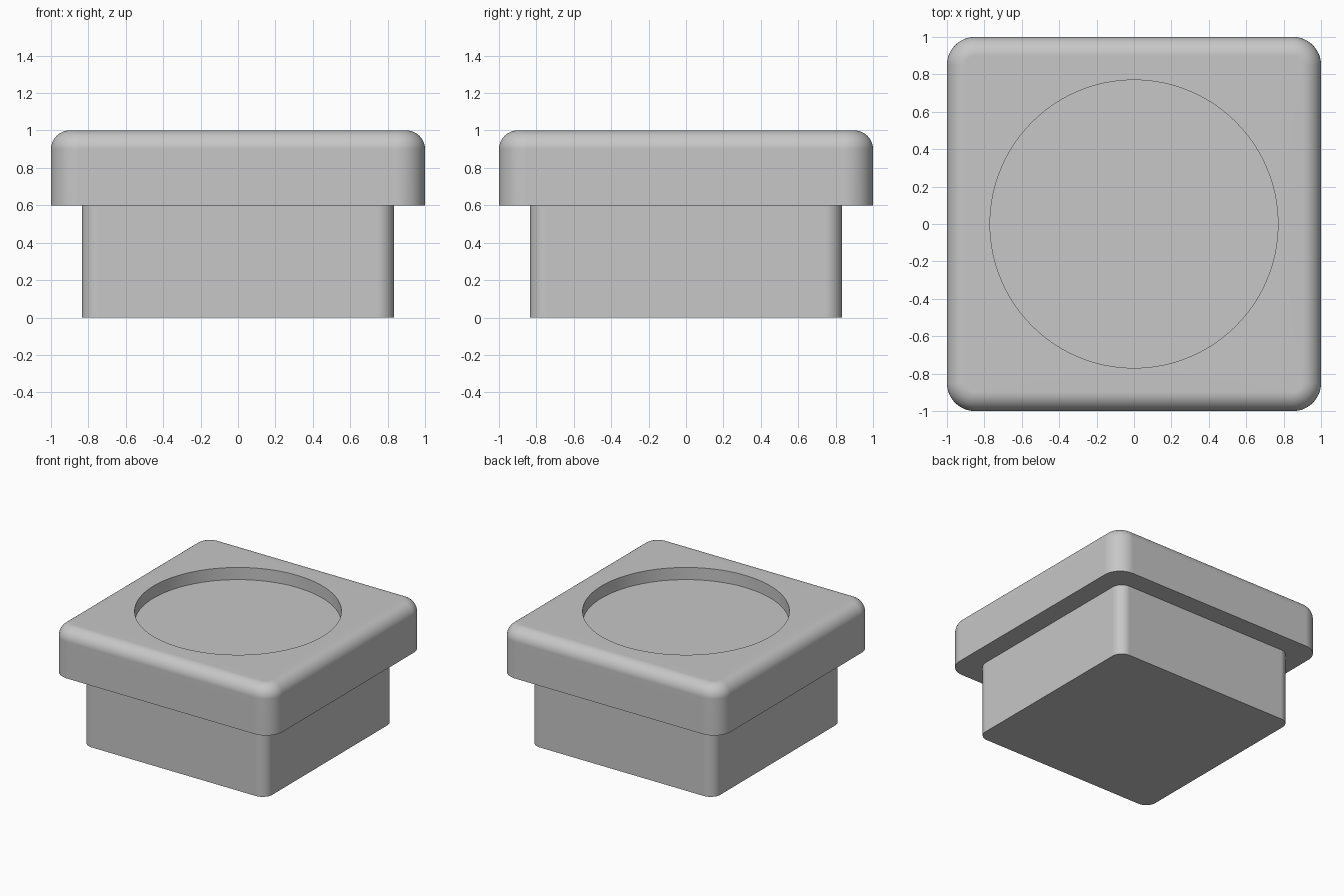
import bpy, bmesh
from math import sin, cos, pi

if "Cube" in bpy.data.objects:
    bpy.data.objects.remove(bpy.data.objects["Cube"])

CORNER_STEPS = 24
FILLET_STEPS = 10

grey = bpy.data.materials.new("light grey")
grey.use_nodes = True
grey.diffuse_color = (0.57, 0.57, 0.57, 1)
grey.node_tree.nodes["Principled BSDF"].inputs["Base Color"].default_value = grey.diffuse_color


def rounded_square(half, radius, z):
    """Ring of points around a square with rounded corners."""
    points = []
    for corner, (sx, sy) in enumerate([(1, 1), (-1, 1), (-1, -1), (1, -1)]):
        for i in range(CORNER_STEPS + 1):
            a = pi / 2 * (corner + i / CORNER_STEPS)
            points.append((sx * (half - radius) + radius * cos(a),
                           sy * (half - radius) + radius * sin(a), z))
    return points


def circle(radius, z):
    """Ring with the same point count as a rounded square."""
    count = 4 * (CORNER_STEPS + 1)
    return [(radius * cos(2 * pi * (i + 0.5) / count),
             radius * sin(2 * pi * (i + 0.5) / count), z) for i in range(count)]


def loft(name, rings, close_end=True):
    """Skin a stack of rings, closing the first and optionally the last."""
    bm = bmesh.new()
    loops = [[bm.verts.new(p) for p in ring] for ring in rings]
    for low, high in zip(loops, loops[1:]):
        for i in range(len(low)):
            j = (i + 1) % len(low)
            bm.faces.new((low[i], low[j], high[j], high[i]))
    bm.faces.new(loops[0][::-1])
    if close_end:
        bm.faces.new(loops[-1])
    mesh = bpy.data.meshes.new(name)
    bm.to_mesh(mesh)
    bm.free()
    mesh.materials.append(grey)
    obj = bpy.data.objects.new(name, mesh)
    bpy.context.collection.objects.link(obj)
    bpy.ops.object.select_all(action='DESELECT')
    obj.select_set(True)
    bpy.context.view_layer.objects.active = obj
    bpy.ops.object.shade_smooth_by_angle(angle=pi / 6)
    # Keep the large flat faces evenly shaded beside the fillets
    normals = obj.modifiers.new("flat face normals", 'WEIGHTED_NORMAL')
    normals.keep_sharp = True
    return obj


# Stem: straight rounded block, open where it meets the cap
loft("stem", [rounded_square(0.835, 0.09, z) for z in (0, 0.6)], close_end=False)

# Cap: straight sides, filleted top edge, round recess
corner, fillet = 0.15, 0.1
cap = [rounded_square(1, corner, 0.6)]
for i in range(FILLET_STEPS + 1):
    a = pi / 2 * i / FILLET_STEPS
    inset = fillet * (1 - cos(a))
    cap.append(rounded_square(1 - inset, corner - inset, 1 - fillet + fillet * sin(a)))
cap += [circle(0.77, 1), circle(0.77, 0.9)]
loft("cap", cap)
